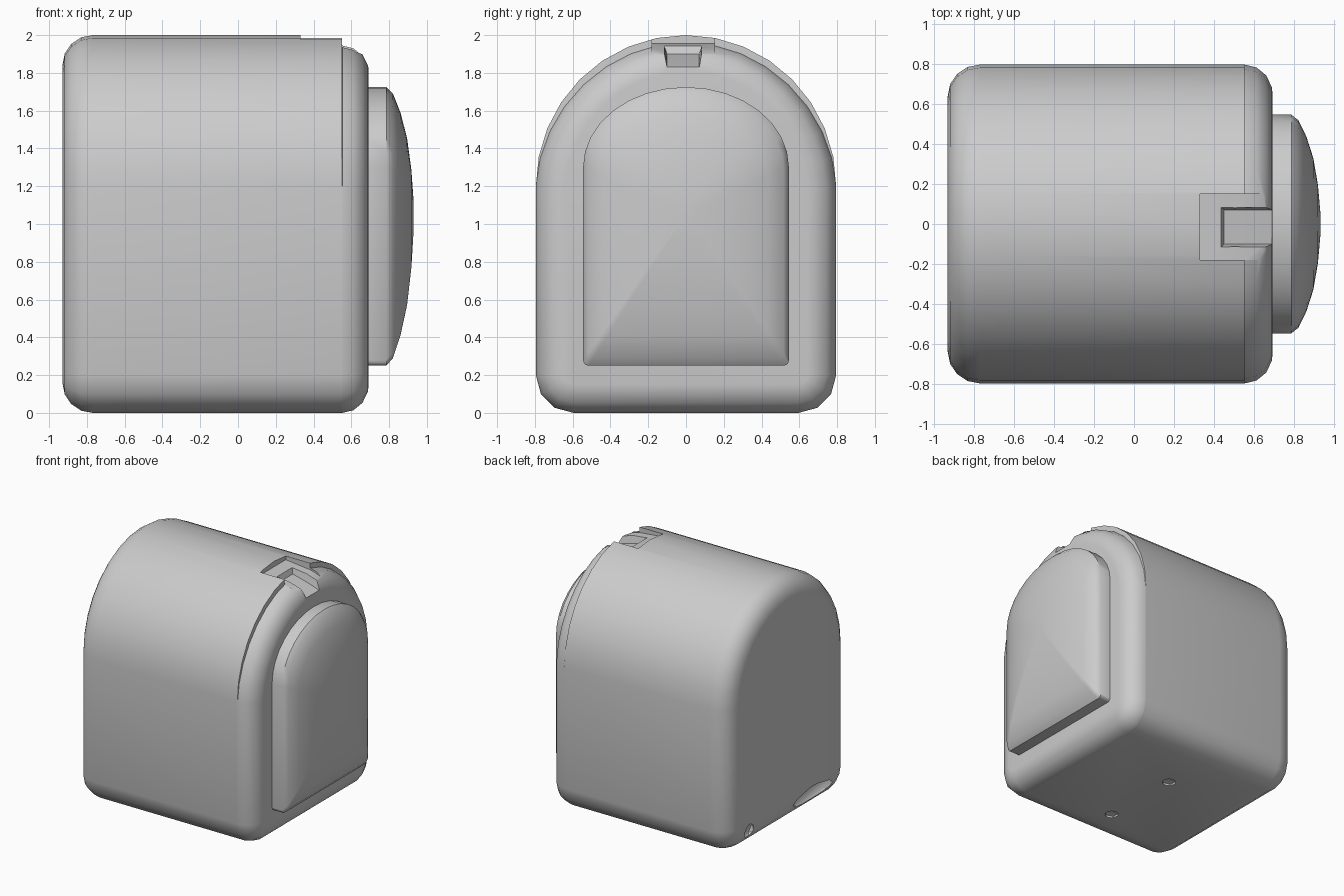
import bpy, bmesh, math
from mathutils import Vector

if "Cube" in bpy.data.objects:
    bpy.data.objects.remove(bpy.data.objects["Cube"], do_unlink=True)

grey = bpy.data.materials.new("light grey")
grey.use_nodes = True
grey.diffuse_color = (0.6, 0.6, 0.6, 1)
grey.node_tree.nodes["Principled BSDF"].inputs["Base Color"].default_value = (0.6, 0.6, 0.6, 1)


def finish(bm, name):
    bmesh.ops.recalc_face_normals(bm, faces=bm.faces)
    mesh = bpy.data.meshes.new(name)
    bm.to_mesh(mesh)
    bm.free()
    mesh.materials.append(grey)
    ob = bpy.data.objects.new(name, mesh)
    bpy.context.collection.objects.link(ob)
    return ob


def smooth(ob, angle):
    bpy.ops.object.select_all(action="DESELECT")
    ob.select_set(True)
    bpy.context.view_layer.objects.active = ob
    bpy.ops.object.shade_smooth_by_angle(angle=math.radians(angle))


def arch(half, low, spring, rise, corner, drop=0.0, steps=16):
    """Arched outline in (y, z); drop lowers the crown in a crescent."""
    pts = []
    for i in range(4):
        a = math.radians(-90 + 30 * i)
        pts.append((half - corner + corner * math.cos(a), low + corner + corner * math.sin(a)))
    for i in range(steps + 1):
        a = math.pi * i / steps
        s = math.sin(a)
        pts.append(((half - drop * s) * math.cos(a), spring + (rise - drop) * s))
    pts += [(-y, z) for y, z in reversed(pts[:4])]
    return pts


def loft(rings, name):
    """Skin a list of (x, outline) sections and cap both ends."""
    bm = bmesh.new()
    loops = [[bm.verts.new((x, y, z)) for y, z in outline] for x, outline in rings]
    for a, b in zip(loops, loops[1:]):
        for i in range(len(a)):
            j = (i + 1) % len(a)
            bm.faces.new((a[i], a[j], b[j], b[i]))
    bm.faces.new(loops[0])
    bm.faces.new(loops[-1])
    bmesh.ops.remove_doubles(bm, verts=bm.verts, dist=0.0005)
    return finish(bm, name)


def section(inset, drop=0.0):
    return arch(0.795 - inset, inset, 1.2, 0.8 - inset, max(0.2 - inset, 0.05), drop)


# Body: rounded ends, with a stepped rim around the arch at the door end
R = 0.16
rings = []
for deg in (0, 22, 45, 67, 90):
    a = math.radians(deg)
    rings.append((-0.93 + R * (1 - math.sin(a)), section(R * (1 - math.cos(a)))))
rings.reverse()
rings.append((0.55, section(0)))
for deg in (0, 25, 50, 75, 90):
    a = math.radians(deg)
    rings.append((0.552 + 0.14 * math.sin(a), section(0.15 * (1 - math.cos(a)), 0.04)))
body = loft(rings, "body")


# Cutters for the latch notch and the small dents
def cut(ob, name):
    ob.hide_render = True
    ob.hide_set(True)
    mod = body.modifiers.new(name, "BOOLEAN")
    mod.operation = "DIFFERENCE"
    mod.solver = "EXACT"
    mod.object = ob


def prism(profile, y0, y1, y2, y3, name):
    """Side profile (x, z) swept in y; low points use the y1..y2 floor."""
    bm = bmesh.new()
    top = max(z for x, z in profile)
    sides = [[bm.verts.new((x, (o if z == top else i), z)) for x, z in profile]
             for o, i in ((y0, y1), (y3, y2))]
    bm.faces.new(sides[0])
    bm.faces.new(sides[1])
    n = len(profile)
    for k in range(n):
        j = (k + 1) % n
        bm.faces.new((sides[0][k], sides[0][j], sides[1][j], sides[1][k]))
    return finish(bm, name)


cut(prism([(0.33, 2.1), (0.33, 1.955), (0.56, 1.93), (0.75, 1.87), (0.75, 2.1)],
          -0.18, -0.18, 0.15, 0.15, "notch_cutter"), "notch")
cut(prism([(0.38, 2.1), (0.45, 1.9), (0.6, 1.86), (0.75, 1.81), (0.75, 2.1)],
          -0.17, -0.1, 0.07, 0.13, "latch_pit_cutter"), "latch_pit")


def dent(name, loc, size):
    bm = bmesh.new()
    bmesh.ops.create_icosphere(bm, subdivisions=1, radius=1)
    for v in bm.verts:
        v.co = Vector(loc) + Vector([c * s for c, s in zip(v.co, size)])
    cut(finish(bm, name), name)


dent("base_dent_back", (-0.16, 0.22, 0), (0.06, 0.06, 0.03))
dent("base_dent_front", (-0.14, -0.43, 0), (0.06, 0.06, 0.03))
dent("end_dent_wide", (-0.92, -0.33, 0.12), (0.05, 0.3, 0.08))
dent("end_dent_small", (-0.92, 0.5, 0.13), (0.04, 0.07, 0.07))

# Apply the cuts
bpy.context.view_layer.update()
deps = bpy.context.evaluated_depsgraph_get()
cut_mesh = bpy.data.meshes.new_from_object(body.evaluated_get(deps))
cutters = [m.object for m in body.modifiers]
body.modifiers.clear()
body.data = cut_mesh
for ob in cutters:
    bpy.data.objects.remove(ob, do_unlink=True)
smooth(body, 35)

# Domed door panel: the same arch, shrunk towards its middle
door_arch = arch(0.545, 0.25, 1.3, 0.425, 0.03)


def shrink(s):
    return [(y * s, 1.05 + (z - 1.05) * s) for y, z in door_arch]


door = loft([(0.66, door_arch), (0.785, door_arch), (0.82, shrink(0.95)), (0.86, shrink(0.8)),
             (0.895, shrink(0.6)), (0.918, shrink(0.35)), (0.93, shrink(0.1))], "door_panel")
smooth(door, 40)
